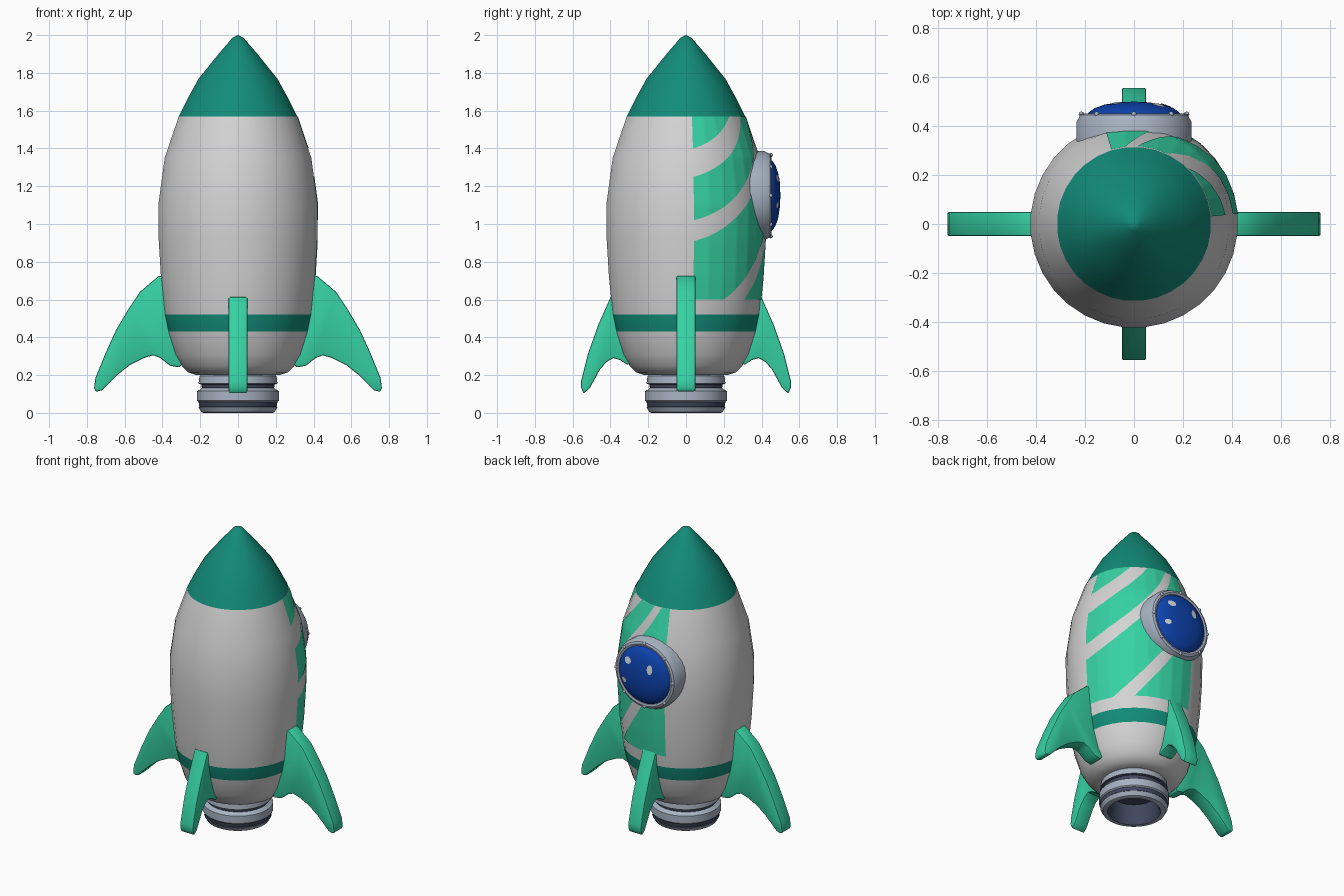
import bpy, bmesh, math
from mathutils import Matrix, Vector

if "Cube" in bpy.data.objects:
    bpy.data.objects.remove(bpy.data.objects["Cube"])

SEG = 32
STEP = 2 * math.pi / SEG


def mat(name, r, g, b):
    m = bpy.data.materials.new(name)
    m.diffuse_color = (r, g, b, 1)
    m.use_nodes = True
    m.node_tree.nodes["Principled BSDF"].inputs["Base Color"].default_value = m.diffuse_color
    return m


WHITE = mat("hull_white", 0.66, 0.66, 0.66)
TEAL = mat("dark_teal", 0.006, 0.26, 0.19)
MINT = mat("mint_green", 0.037, 0.64, 0.37)
METAL = mat("light_metal", 0.39, 0.45, 0.54)
DARK = mat("dark_metal", 0.05, 0.065, 0.11)
BLUE = mat("window_blue", 0.004, 0.055, 0.42)
SHINE = mat("window_shine", 0.62, 0.68, 0.72)


def finish(name, bm, mats, angle=35, recalc=True):
    if recalc:
        bmesh.ops.recalc_face_normals(bm, faces=bm.faces)
    me = bpy.data.meshes.new(name)
    bm.to_mesh(me)
    bm.free()
    for m in mats:
        me.materials.append(m)
    ob = bpy.data.objects.new(name, me)
    bpy.context.collection.objects.link(ob)
    bpy.ops.object.select_all(action='DESELECT')
    ob.select_set(True)
    bpy.context.view_layer.objects.active = ob
    bpy.ops.object.shade_smooth_by_angle(angle=math.radians(angle))
    return ob


def lathe(name, profile, mats, rule=lambda i: 0, axis=None, angle=35, recalc=True):
    """Spin (radius, height) points; rule gives each band's material."""
    bm = bmesh.new()
    rings = []
    for r, z in profile:
        n = SEG if r > 0 else 1
        rings.append([bm.verts.new((r * math.cos((i + .5) * STEP),
                                    r * math.sin((i + .5) * STEP), z)) for i in range(n)])
    for k, (a, b) in enumerate(zip(rings, rings[1:])):
        for i in range(SEG):
            j = (i + 1) % SEG
            loop = [a[i % len(a)], a[j % len(a)], b[j % len(b)], b[i % len(b)]]
            f = bm.faces.new(list(dict.fromkeys(loop)))
            f.material_index = rule(k)
    if axis:
        bm.transform(axis)
    return finish(name, bm, mats, angle, recalc)


def interp(points, x):
    """Piecewise linear lookup on (x, y) points with rising x."""
    for (x0, y0), (x1, y1) in zip(points, points[1:]):
        if x <= x1:
            return y0 + (y1 - y0) * (x - x0) / (x1 - x0)
    return points[-1][1]


# Hull with a teal band (the band between z 0.43 and 0.52)
hull = [(0, .2), (.22, .2), (.265, .215), (.30, .25), (.335, .31), (.372, .43), (.39, .52),
        (.41, .72), (.422, .92), (.424, 1.1), (.39, 1.35), (.315, 1.57)]
lathe("hull", hull, [WHITE, TEAL], lambda k: 1 if k == 5 else 0)

# Nose cone
lathe("nose_cone", [(.315, 1.57), (.27, 1.66), (.212, 1.765), (.108, 1.895),
                    (.03, 1.985), (0, 2)], [TEAL], angle=50)

# Diagonal mint stripes wrapping the right rear of the hull
A0, A1 = 0.5 * STEP, 9.5 * STEP
radius_at = [(z, r) for r, z in hull[1:]]


def hull_point(a, z):
    phi = (a - A0) % STEP - STEP / 2
    r = interp(radius_at, z) * math.cos(STEP / 2) / math.cos(phi) + .003
    return (r * math.cos(a), r * math.sin(a), z)


def stripe(name, lo, hi, cols=72, rows=10):
    bm = bmesh.new()
    grid = []
    for i in range(cols + 1):
        t = (A1 - A0) * i / cols
        rise = .1 * t + .2 * t * t
        z0 = min(max(lo + rise, .6), 1.57)
        z1 = min(max(hi + rise, .6), 1.57)
        grid.append((z1 - z0, [bm.verts.new(hull_point(A0 + t, z0 + (z1 - z0) * j / rows))
                               for j in range(rows + 1)]))
    for (h0, c0), (h1, c1) in zip(grid, grid[1:]):
        if h0 > 1e-4 or h1 > 1e-4:
            for j in range(rows):
                bm.faces.new((c0[j], c1[j], c1[j + 1], c0[j + 1]))
    bmesh.ops.remove_doubles(bm, verts=bm.verts, dist=1e-5)
    bmesh.ops.delete(bm, geom=[v for v in bm.verts if not v.link_faces], context='VERTS')
    finish(name, bm, [MINT], recalc=False)


for n, (lo, hi) in enumerate([(1.40, 9), (1.02, 1.25), (.52, .91), (-9, .40)]):
    stripe(f"hull_stripe_{n + 1}", lo, hi)

# Exhaust nozzle with dark grooves and a hollow dark inside
nozzle = [(.19, .21), (.205, .195), (.21, .155), (.195, .15), (.192, .132), (.2, .125),
          (.218, .115), (.218, .065), (.21, .058), (.205, .035), (.21, .03), (.195, .004),
          (.185, 0), (.165, 0), (.155, .02), (.14, .13), (0, .13)]
lathe("nozzle", nozzle, [METAL, DARK],
      lambda k: 1 if k in (2, 3, 8, 9) or k >= 13 else 0)


# Fins: outline in (distance from axis, height), extruded and bevelled
def fin(name, outline, turn):
    bm = bmesh.new()
    face = bm.faces.new([bm.verts.new((d, -.05, z)) for d, z in outline])
    ext = bmesh.ops.extrude_face_region(bm, geom=[face])
    moved = [g for g in ext['geom'] if isinstance(g, bmesh.types.BMVert)]
    bmesh.ops.translate(bm, verts=moved, vec=(0, .1, 0))
    bmesh.ops.recalc_face_normals(bm, faces=bm.faces)
    rim = [e for e in bm.edges if e.calc_face_angle(0) > math.radians(60)]
    bmesh.ops.bevel(bm, geom=rim, offset=.008, segments=2, affect='EDGES', profile=.5)
    bm.transform(Matrix.Rotation(math.radians(turn), 4, 'Z'))
    finish(name, bm, [MINT], 40)


side_fin = [(.36, .73), (.42, .725), (.52, .64), (.58, .55), (.645, .44), (.70, .32),
            (.755, .185), (.762, .13), (.752, .112), (.72, .12), (.64, .20), (.57, .255),
            (.50, .29), (.45, .305), (.41, .29), (.36, .25), (.31, .24), (.28, .28)]
end_fin = [(.35, .62), (.40, .612), (.465, .465), (.52, .31), (.555, .17), (.556, .135),
           (.542, .102), (.51, .13), (.455, .23), (.42, .27), (.385, .29), (.35, .28),
           (.31, .255), (.27, .27)]
for name, outline, turn in (("right_fin", side_fin, 0), ("left_fin", side_fin, 180),
                            ("back_fin", end_fin, 90), ("front_fin", end_fin, -90)):
    fin(name, outline, turn)

# Round window on the back
CZ = 1.15
to_back = Matrix.Translation((0, 0, CZ)) @ Matrix.Rotation(-math.pi / 2, 4, 'X')
lathe("window_frame", [(.235, .28), (.237, .415), (.226, .435), (.222, .446), (.208, .452),
                       (.195, .448), (.19, .43)], [METAL], axis=to_back)
dome = [(.196, .44), (.185, .457), (.16, .474), (.12, .488), (.06, .497), (0, .5)]
lathe("window_glass", dome, [BLUE], axis=to_back, angle=50)

# Rivets around the frame
bm = bmesh.new()
for i in range(8):
    a = i * math.pi / 4
    place = Matrix.Translation((.215 * math.cos(a), .449, CZ + .215 * math.sin(a)))
    bmesh.ops.create_uvsphere(bm, u_segments=8, v_segments=6, radius=.011, matrix=place)
finish("window_rivets", bm, [METAL], 60)

# Shine patches laid on the glass
bm = bmesh.new()
dome_y = dome[::-1]
for cx, cz, rx, rz in ((.10, .09, .028, .022), (-.07, .07, .02, .032), (.13, -.05, .022, .017)):
    def on_glass(x, z):
        return bm.verts.new((x, interp(dome_y, math.hypot(x, z)) + .004, CZ + z))
    mid = on_glass(cx, cz)
    rim = [on_glass(cx + rx * math.cos(i * math.pi / 6), cz + rz * math.sin(i * math.pi / 6))
           for i in range(12)]
    for i in range(12):
        bm.faces.new((mid, rim[(i + 1) % 12], rim[i]))
finish("window_shine", bm, [SHINE], 60, recalc=False)
